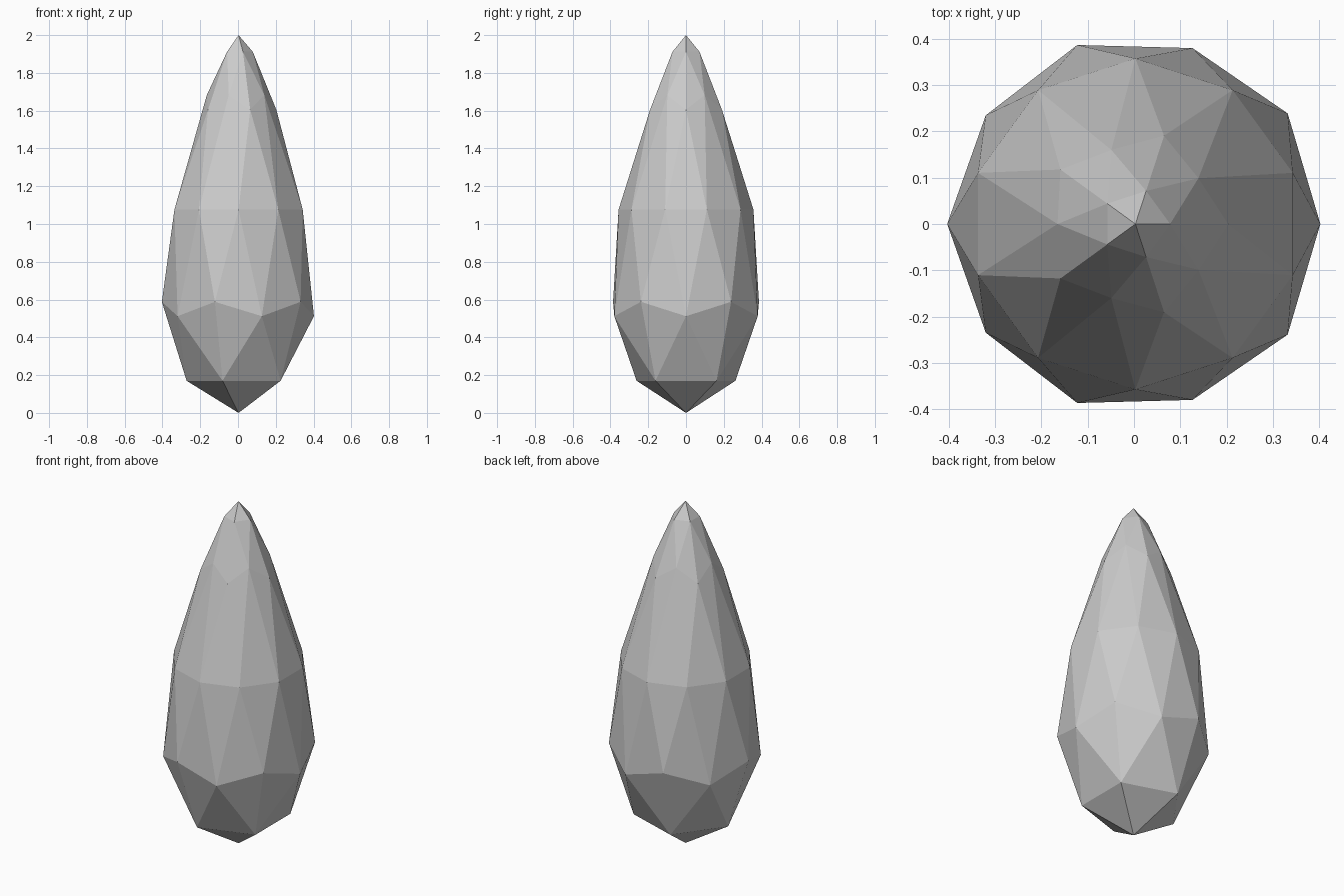
import bpy

if "Cube" in bpy.data.objects:
    bpy.data.objects.remove(bpy.data.objects["Cube"])

# Faceted drop: an icosphere whose rings are re-spaced into a tapered profile
bpy.ops.mesh.primitive_ico_sphere_add(subdivisions=2, radius=1)
drop = bpy.context.object
drop.name = "faceted_drop"

# (height on the unit sphere, new height, new radius), bottom to top
PROFILE = [
    (-1.0, 0.0, 0.0),
    (-0.851, 0.17, 0.275),
    (-0.526, 0.512, 0.399),
    (-0.447, 0.588, 0.406),
    (0.0, 1.076, 0.357),
    (0.447, 1.605, 0.2),
    (0.526, 1.683, 0.168),
    (0.851, 1.912, 0.075),
    (1.0, 2.0, 0.0),
]

for v in drop.data.vertices:
    _, z, r = min(PROFILE, key=lambda p: abs(p[0] - v.co.z))
    length = max((v.co.x ** 2 + v.co.y ** 2) ** 0.5, 1e-6)
    v.co = (v.co.x / length * r + 0.003, v.co.y / length * r, z)

drop.data.update()
